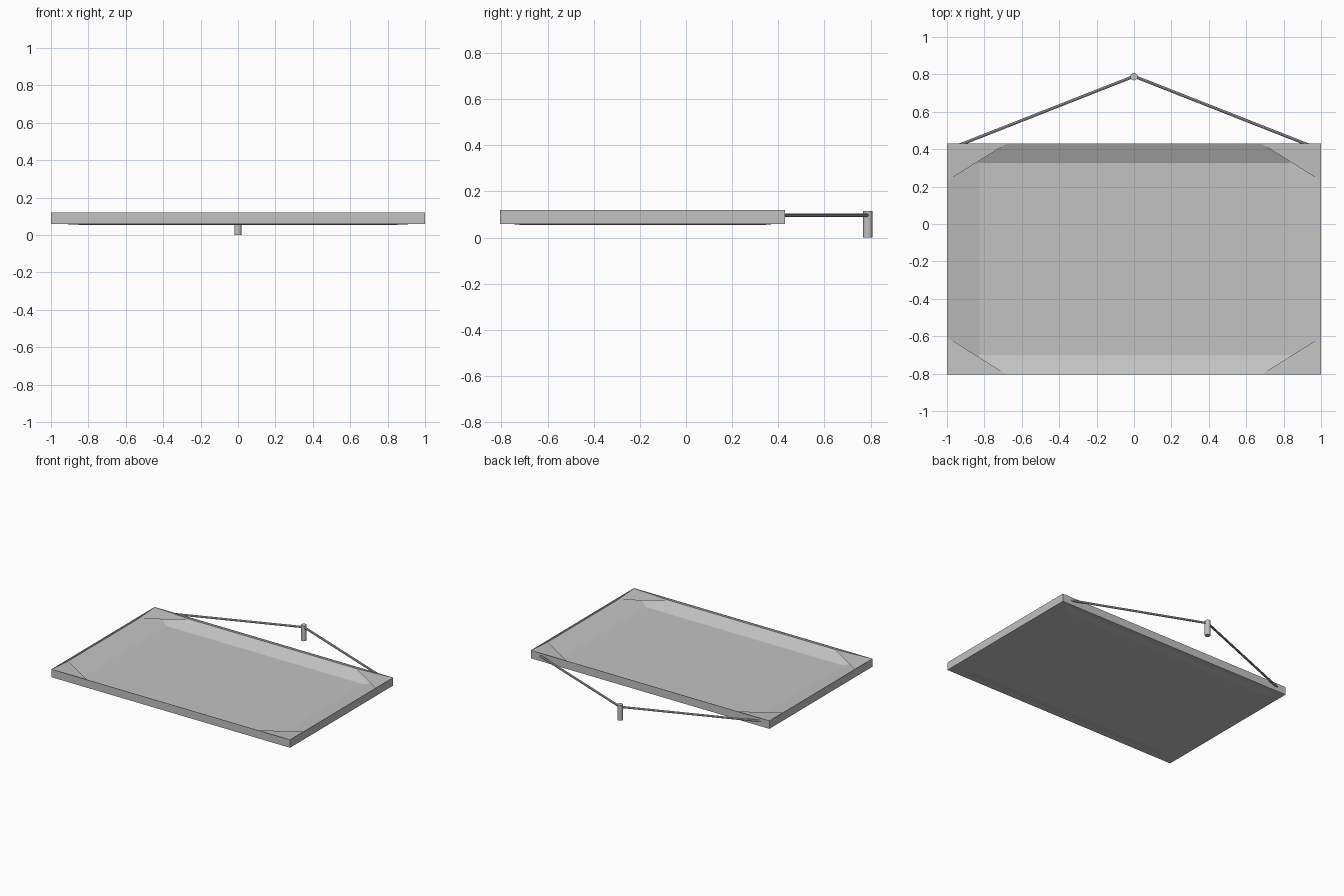
import bpy, bmesh
from mathutils import Vector

cube = bpy.data.objects.get("Cube")
if cube:
    bpy.data.objects.remove(cube, do_unlink=True)

grey = bpy.data.materials.new("plain_grey")
grey.use_nodes = True
colour = (0.54, 0.54, 0.54, 1)
grey.diffuse_color = colour
grey.node_tree.nodes["Principled BSDF"].inputs["Base Color"].default_value = colour

X, FRONT, BACK = 1.0, -0.805, 0.43
TOP, BASE, LEDGE, FLOOR = 0.12, 0.06, 0.107, 0.062


def add_object(name, bm):
    mesh = bpy.data.meshes.new(name)
    bm.to_mesh(mesh)
    bm.free()
    mesh.materials.append(grey)
    obj = bpy.data.objects.new(name, mesh)
    bpy.context.collection.objects.link(obj)
    return obj


def rectangle(bm, dx, dy, z):
    """Rectangular loop inset from the outline of the board."""
    x, y0, y1 = X - dx, FRONT + dy, BACK - dy
    return [bm.verts.new((px, py, z))
            for px, py in ((-x, y0), (x, y0), (x, y1), (-x, y1))]


def rod(name, start, end, radius, sides):
    start, end = Vector(start), Vector(end)
    axis = end - start
    bm = bmesh.new()
    bmesh.ops.create_cone(bm, cap_ends=True, segments=sides, radius1=radius,
                          radius2=radius, depth=axis.length)
    turn = axis.to_track_quat('Z', 'Y').to_matrix().to_4x4()
    bm.transform(turn)
    bmesh.ops.translate(bm, verts=bm.verts, vec=(start + end) / 2)
    return add_object(name, bm)


# Dished board: stacked loops from underside to sunken top panel
bm = bmesh.new()
profile = [(0.17, 0.1, 0.054), (0.04, 0.04, BASE), (0, 0, BASE), (0, 0, TOP),
           (0.003, 0.003, TOP), (0.003, 0.003, LEDGE), (0.175, 0.105, FLOOR)]
loops = [rectangle(bm, *step) for step in profile]
bm.faces.new(loops[0][::-1])
for low, high in zip(loops, loops[1:]):
    for i in range(4):
        j = (i + 1) % 4
        bm.faces.new((low[i], low[j], high[j], high[i]))
bm.faces.new(loops[-1])
add_object("board", bm)

# Sloping corner gussets
for sx, side in ((-1, "right"), (1, "left")):
    for y, sy, end in ((FRONT, 1, "front"), (BACK, -1, "back")):
        bm = bmesh.new()
        points = [(sx * X, y, TOP), (sx * X, y + sy * 0.2, LEDGE),
                  (sx * (X - 0.32), y, LEDGE)]
        face = bm.faces.new([bm.verts.new(p) for p in points])
        face.normal_update()
        if face.normal.z < 0:
            face.normal_flip()
        add_object(f"corner_gusset_{end}_{side}", bm)

# Hanging wires and the peg they hang from
for sx, side in ((-1, "right"), (1, "left")):
    rod(f"hanging_wire_{side}", (sx * 0.94, BACK - 0.01, 0.097),
        (0, 0.79, 0.097), 0.008, 8)
peg = rod("hanging_peg", (0, 0.788, 0), (0, 0.788, 0.115), 0.02, 12)
for poly in peg.data.polygons:
    poly.use_smooth = len(poly.vertices) == 4
peg.data.set_sharp_from_angle(angle=0.7)
